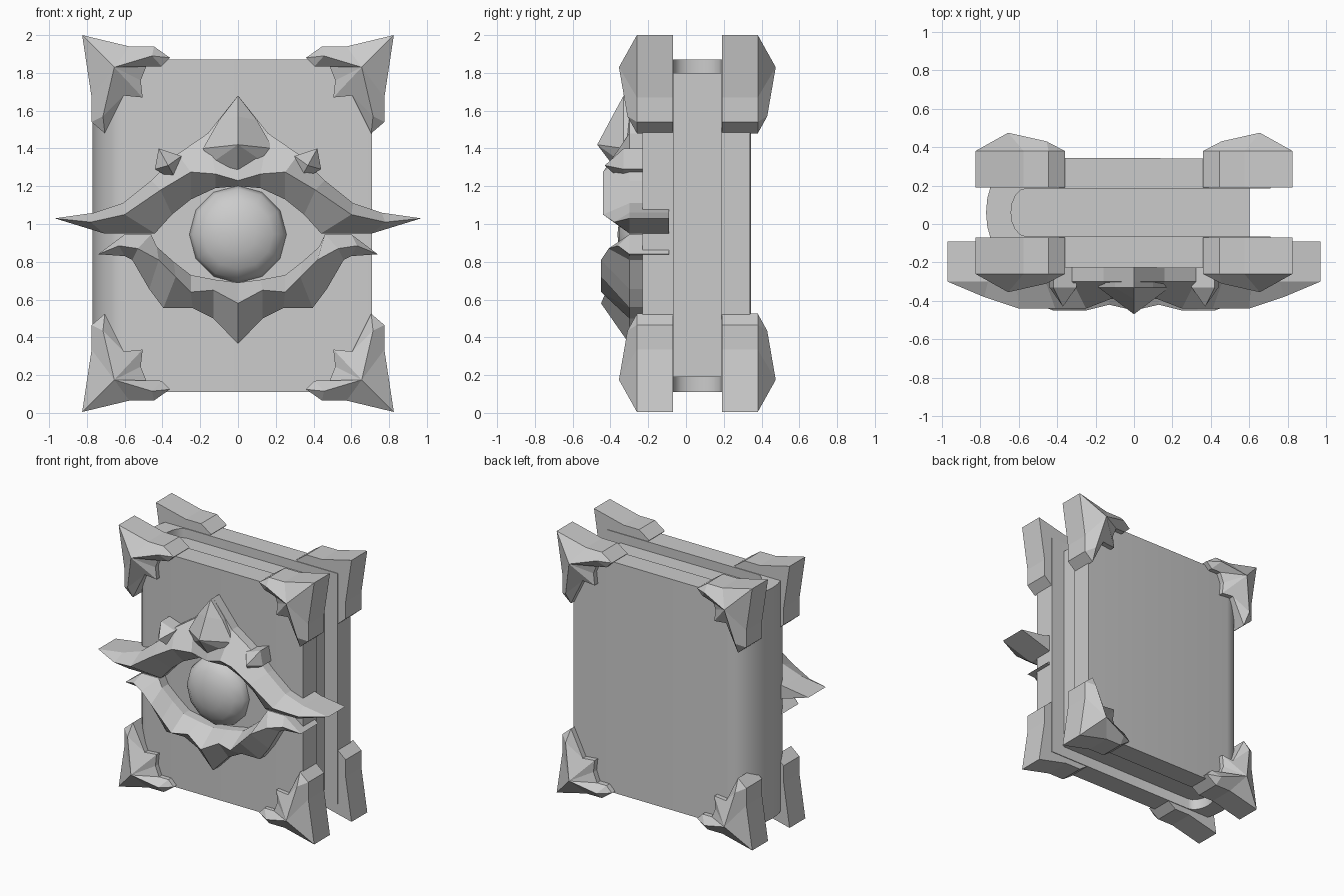
import bpy, bmesh, math

cube = bpy.data.objects.get("Cube")
if cube:
    bpy.data.objects.remove(cube, do_unlink=True)

grey = bpy.data.materials.new("plain_grey")
grey.use_nodes = True
COLOUR = (0.6, 0.6, 0.6, 1)
grey.diffuse_color = COLOUR
grey.node_tree.nodes["Principled BSDF"].inputs["Base Color"].default_value = COLOUR


def finish(name, bm):
    bmesh.ops.recalc_face_normals(bm, faces=bm.faces)
    mesh = bpy.data.meshes.new(name)
    bm.to_mesh(mesh)
    bm.free()
    mesh.materials.append(grey)
    obj = bpy.data.objects.new(name, mesh)
    bpy.context.collection.objects.link(obj)
    return obj


def smooth(obj, degrees):
    bpy.ops.object.select_all(action='DESELECT')
    obj.select_set(True)
    bpy.context.view_layer.objects.active = obj
    bpy.ops.object.shade_smooth_by_angle(angle=math.radians(degrees))


def faceted_plate(name, outline, ridges, front, back, place=lambda x, y, z: (x, y, z)):
    """Slab with an (x, z) outline whose front rises to one (x, z, y) ridge point per outline point."""
    bm = bmesh.new()
    rim = [bm.verts.new(place(x, front, z)) for x, z in outline]
    rear = [bm.verts.new(place(x, back, z)) for x, z in outline]
    tops = {r: bm.verts.new(place(r[0], r[2], r[1])) for r in set(ridges)}
    n = len(outline)
    for i in range(n):
        j = (i + 1) % n
        a, b = tops[ridges[i]], tops[ridges[j]]
        bm.faces.new((rear[i], rear[j], rim[j], rim[i]))
        bm.faces.new((rim[i], rim[j], a) if a is b else (rim[i], rim[j], b, a))
    bm.faces.new(rear)
    return finish(name, bm)


def eyelid(name, columns, tip):
    """Symmetric lid from half columns of (outer, ridge, inner), ending in pointed tips."""
    flip = lambda p: (-p[0],) + tuple(p[1:])
    left = [tuple(flip(p) for p in c) for c in columns[:0:-1]]
    full = left + list(columns)
    end_l, end_r = columns[-1][1], flip(columns[-1][1])
    outline = [c[0] for c in full] + [tip] + [c[2] for c in full[::-1]] + [flip(tip)]
    ridges = [c[1] for c in full] + [end_l] + [c[1] for c in full[::-1]] + [end_r]
    return faceted_plate(name, outline, ridges, -0.30, -0.09)


# Cover: one C-shaped profile with a rounded spine, extruded upward
def spine_arc(cx, rx, ry, steps):
    angles = [math.pi * (i / steps - 0.5) for i in range(steps + 1)]
    return [(cx - rx * math.cos(a), 0.06 + ry * math.sin(a)) for a in angles]


profile = ([(0.71, -0.23)] + spine_arc(-0.58, 0.19, 0.285, 12) + [(0.71, 0.34), (0.71, 0.185)]
           + spine_arc(-0.56, 0.08, 0.125, 8)[::-1] + [(0.71, -0.065)])
bm = bmesh.new()
base = bm.faces.new([bm.verts.new((x, y, 0.11)) for x, y in profile])
side = bmesh.ops.extrude_face_region(bm, geom=[base])
bmesh.ops.translate(bm, vec=(0, 0, 1.76), verts=[v for v in side["geom"] if isinstance(v, bmesh.types.BMVert)])
smooth(finish("book_cover", bm), 35)

# Page block
bm = bmesh.new()
bmesh.ops.create_cube(bm, size=1)
bmesh.ops.scale(bm, vec=(1.24, 0.252, 1.61), verts=bm.verts)
bmesh.ops.translate(bm, vec=(-0.02, 0.06, 0.995), verts=bm.verts)
finish("page_block", bm)

# Corner guards: one shape, measured inward from the tip, mirrored to all eight corners
corner = [(0, 0), (.25, .06), (.38, .06), (.465, .12), (.42, .165), (.34, .165),
          (.31, .24), (.32, .33), (.22, .32), (.12, .52), (.05, .46), (.05, .33)]
peak, arm_x, arm_z = (.17, .17, -.355), (.37, .11, -.31), (.11, .43, -.31)
corner_ridges = [peak, peak, arm_x, arm_x, arm_x, peak, peak, peak, arm_z, arm_z, arm_z, peak]
for face in ("front", "back"):
    for sx, side_name in ((1, "left"), (-1, "right")):
        for top in (True, False):
            def place(x, y, z, sx=sx, top=top, face=face):
                return (sx * (0.825 - x), y if face == "front" else 0.12 - y, 2 - z if top else z + 0.005)
            level = "top" if top else "bottom"
            faceted_plate(f"{face}_{level}_{side_name}_corner", corner, corner_ridges, -0.26, -0.07, place)

# Upper brow and lower lid framing the eye
eyelid("upper_brow", [
    ((0, 1.68), (0, 1.23, -.38), (0, 1.20)),
    ((.16, 1.48), (.12, 1.265, -.39), (.12, 1.19)),
    ((.32, 1.37), (.25, 1.275, -.44), (.25, 1.13)),
    ((.46, 1.23), (.41, 1.18, -.44), (.35, 1.05)),
    ((.61, 1.11), (.60, 1.05, -.44), (.44, .95)),
    ((.76, 1.06), (.78, 1.01, -.38), (.71, .95)),
], (.97, 1.03))
eyelid("lower_lid", [
    ((0, .365), (0, .58, -.45), (0, .69)),
    ((.13, .50), (.13, .65, -.42), (.12, .705)),
    ((.24, .555), (.25, .64, -.45), (.25, .73)),
    ((.395, .555), (.33, .72, -.45), (.34, .80)),
    ((.47, .655), (.42, .81, -.45), (.43, .88)),
    ((.56, .81), (.53, .87, -.41), (.46, .945)),
    ((.60, .83), (.63, .885, -.36), (.60, .945)),
], (.74, .84))

# Crest gem and the two small side gems
half = [(.10, 1.55), (.185, 1.40), (.145, 1.32)]
crest = [(0, 1.68)] + half + [(0, 1.235)] + [(-x, z) for x, z in half[::-1]]
upper, tip = (0, 1.57, -.39), (0, 1.42, -.47)
faceted_plate("crest_gem", crest, [upper, upper] + [tip] * 5 + [upper], -0.33, -0.2)
gem = [(.30, 1.36), (.42, 1.40), (.44, 1.29), (.32, 1.22)]
for sx, side_name in ((1, "left"), (-1, "right")):
    faceted_plate(f"{side_name}_brow_gem", gem, [(.37, 1.31, -.43)] * 4, -0.33, -0.2,
                  lambda x, y, z, sx=sx: (sx * x, y, z))

# Eyeball: shallow smooth dome set in the cover
bm = bmesh.new()
bmesh.ops.create_uvsphere(bm, u_segments=12, v_segments=8, radius=0.26)
for v in bm.verts:
    x, y, z = v.co
    v.co = (x, -0.22 + z * 0.55, 0.945 + y)
smooth(finish("eyeball", bm), 60)
